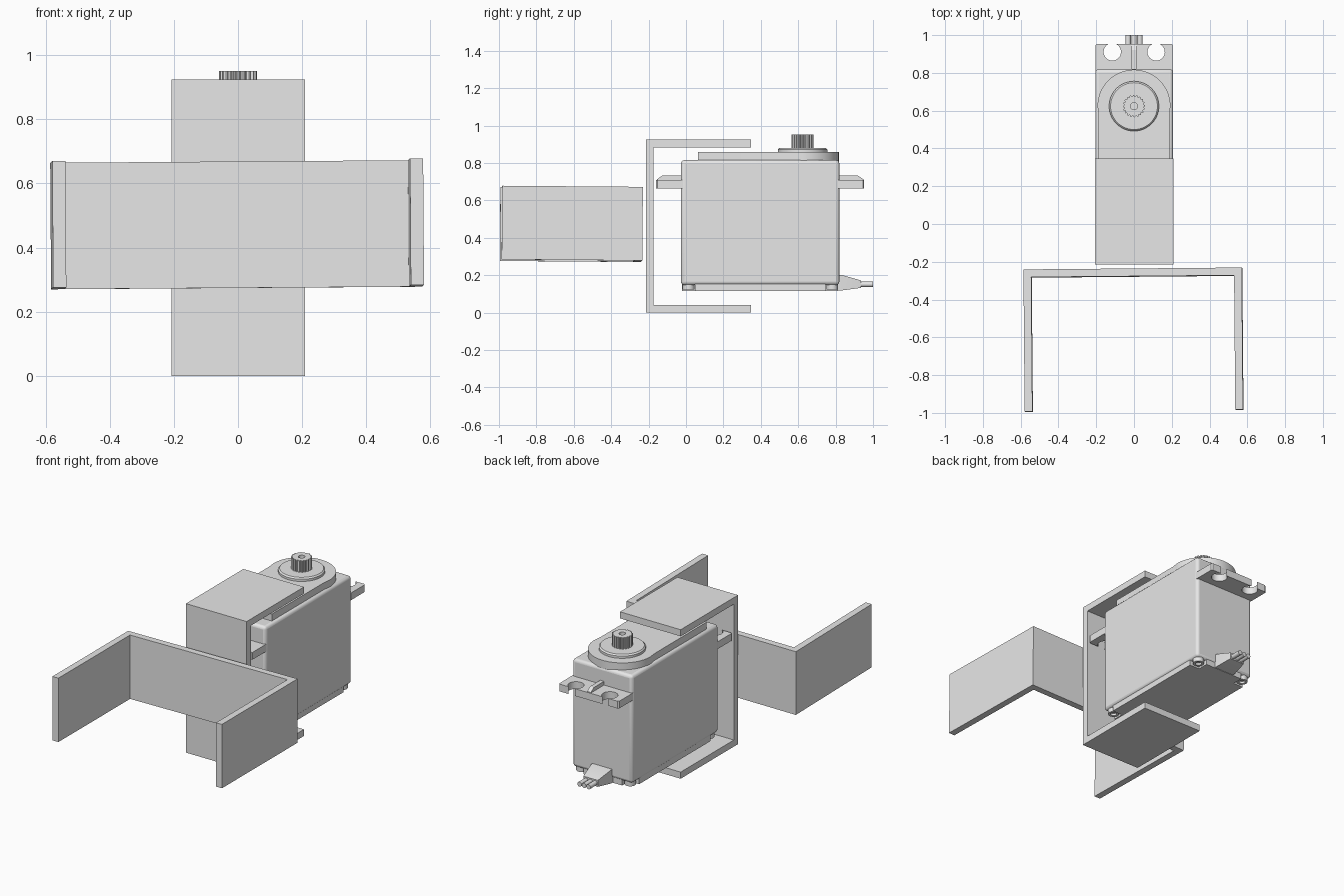
import bpy, bmesh, math
from mathutils import Vector, Euler

old = bpy.data.objects.get("Cube")
if old:
    bpy.data.objects.remove(old)

grey = bpy.data.materials.new("plain grey")
grey.use_nodes = True
GREY = (0.8, 0.8, 0.8, 1)
grey.diffuse_color = GREY
grey.node_tree.nodes["Principled BSDF"].inputs["Base Color"].default_value = GREY


def loft(name, loops, bevel=0, segments=3):
    """Skin equal-length loops of 3D points and cap both ends."""
    bm = bmesh.new()
    rings = [[bm.verts.new(p) for p in loop] for loop in loops]
    n = len(rings[0])
    for a, b in zip(rings, rings[1:]):
        for i in range(n):
            j = (i + 1) % n
            bm.faces.new((a[i], a[j], b[j], b[i]))
    bm.faces.new(rings[0])
    bm.faces.new(rings[-1])
    bmesh.ops.recalc_face_normals(bm, faces=bm.faces)
    mesh = bpy.data.meshes.new(name)
    bm.to_mesh(mesh)
    bm.free()
    mesh.materials.append(grey)
    ob = bpy.data.objects.new(name, mesh)
    bpy.context.collection.objects.link(ob)
    if bevel:
        mod = ob.modifiers.new("rounded edges", 'BEVEL')
        mod.width, mod.segments = bevel, segments
    bpy.ops.object.select_all(action='DESELECT')
    ob.select_set(True)
    bpy.context.view_layer.objects.active = ob
    bpy.ops.object.shade_smooth_by_angle(angle=math.radians(30))
    return ob


def flat(pts, z):
    return [(x, y, z) for x, y in pts]


def side(pts, x):
    return [(x, y, z) for y, z in pts]


def rect(x0, x1, y0, y1):
    return [(x0, y0), (x1, y0), (x1, y1), (x0, y1)]


def arc(cx, cy, r, a0, a1, n):
    return [(cx + r * math.cos(math.radians(a0 + (a1 - a0) * i / n)),
             cy + r * math.sin(math.radians(a0 + (a1 - a0) * i / n))) for i in range(n + 1)]


def circle(cx, cy, r, n=48):
    return arc(cx, cy, r, 0, 360, n)[:-1]


# Upright bracket wrapped around the servo
T = 0.041
upright = [(0.348, 0), (-0.214, 0), (-0.214, 0.924), (0.348, 0.924),
           (0.348, 0.924 - T), (-0.214 + T, 0.924 - T), (-0.214 + T, T), (0.348, T)]
loft("upright_bracket", [side(upright, -0.207), side(upright, 0.209)])

# Level bracket facing forward, very slightly askew
W, D = 0.578, 0.752
level = [(-W, -D), (-W, 0), (W, 0), (W, -D), (W - T, -D), (W - T, -T), (T - W, -T), (T - W, -D)]
bracket = loft("level_bracket", [flat(level, -0.197), flat(level, 0.197)])
bracket.location = (-0.006, -0.237, 0.471)
bracket.rotation_euler = Euler((-0.008, -0.007, 0.0087))

# Servo case
CX = 0.001
Y0, Y1 = -0.027, 0.82
loft("servo_case", [flat(rect(CX - 0.206, CX + 0.206, Y0, Y1), z) for z in (0.147, 0.815)], bevel=0.018)

# Bottom cover with corner notches for the screws
w, n = 0.2, 0.068
b0, b1 = Y0 + 0.006, Y1 - 0.006
cover = [(-w + n, b0), (w - n, b0), (w - n, b0 + n), (w, b0 + n), (w, b1 - n), (w - n, b1 - n),
         (w - n, b1), (-w + n, b1), (-w + n, b1 - n), (-w, b1 - n), (-w, b0 + n), (-w + n, b0 + n)]
loft("bottom_cover", [flat(cover, 0.16), flat(cover, 0.116)])

# Recessed corner screws
for sx in (-1, 1):
    for label, y in (("front", 0.014), ("back", 0.782)):
        c = (CX + sx * 0.166, y)
        loft(f"{label}_{'left' if sx > 0 else 'right'}_screw",
             [flat(circle(*c, 0.032, 24), 0.16), flat(circle(*c, 0.032, 24), 0.122),
              flat(circle(*c, 0.018, 24), 0.122), flat(circle(*c, 0.018, 24), 0.136)])

# Raised gear cover with a round end, then the output boss
GY = 0.624
gear_cover = [(-0.187, 0.064), (0.187, 0.064), (0.187, GY - 0.05)] + arc(0, GY, 0.193, 0, 180, 40) + [(-0.187, GY - 0.05)]
loft("gear_cover", [flat(gear_cover, 0.80), flat(gear_cover, 0.858)])
loft("output_boss", [flat(circle(0, GY, r), z) for r, z in ((0.132, 0.85), (0.132, 0.872), (0.124, 0.88))])

# Toothed output shaft with a screw hole
TEETH = 20
def shaft_ring(radii):
    step = math.tau / (TEETH * 4)
    return [(radii[i % 4] * math.cos(i * step), GY + radii[i % 4] * math.sin(i * step)) for i in range(TEETH * 4)]
teeth, hole = shaft_ring((0.059, 0.059, 0.052, 0.052)), shaft_ring((0.019,) * 4)
loft("output_shaft", [flat(teeth, 0.87), flat(teeth, 0.951), flat(hole, 0.951), flat(hole, 0.90)])

# Mounting ears with open screw slots, each with a centre rib
HX, HY, HR, GAP = 0.116, 0.091, 0.046, 28
EAR = 0.133
def keyhole(x):
    # Outline enters the slot from the right and leaves on the left
    dx = HR * math.sin(math.radians(GAP))
    return [(x + dx, EAR)] + arc(x, HY, HR, 90 - GAP, -270 + GAP, 28) + [(x - dx, EAR)]
ear = [(-0.206, -0.01), (0.206, -0.01), (0.206, EAR - 0.008), (0.198, EAR)] + keyhole(HX) + keyhole(-HX) \
    + [(-0.198, EAR), (-0.206, EAR - 0.008)]
rib = [(-0.01, 0.70), (-0.01, 0.732), (0.1, 0.732), (EAR - 0.004, 0.712), (EAR - 0.004, 0.70)]
for label, y, turn in (("back", Y1, 0), ("front", Y0, math.pi)):
    parts = [loft(f"{label}_mounting_ear", [flat(ear, 0.664), flat(ear, 0.709)]),
             loft(f"{label}_ear_rib", [side(rib, -0.013), side(rib, 0.013)])]
    for ob in parts:
        ob.location = (CX, y, 0)
        ob.rotation_euler.z = turn

# Tapered cable boot and three wires
def boot_ring(y, hx, z0, z1):
    return [(-hx, y, z0), (hx, y, z0), (hx, y, z1), (-hx, y, z1)]
loft("cable_boot", [boot_ring(0.80, 0.068, 0.118, 0.202), boot_ring(0.83, 0.068, 0.118, 0.202),
                    boot_ring(0.935, 0.05, 0.132, 0.172)])
for label, x in (("right", -0.031), ("middle", 0), ("left", 0.031)):
    ring = circle(x, 0.151, 0.0145, 16)
    loft(f"{label}_wire", [[(px, y, pz) for px, pz in ring] for y in (0.92, 1.0)])
